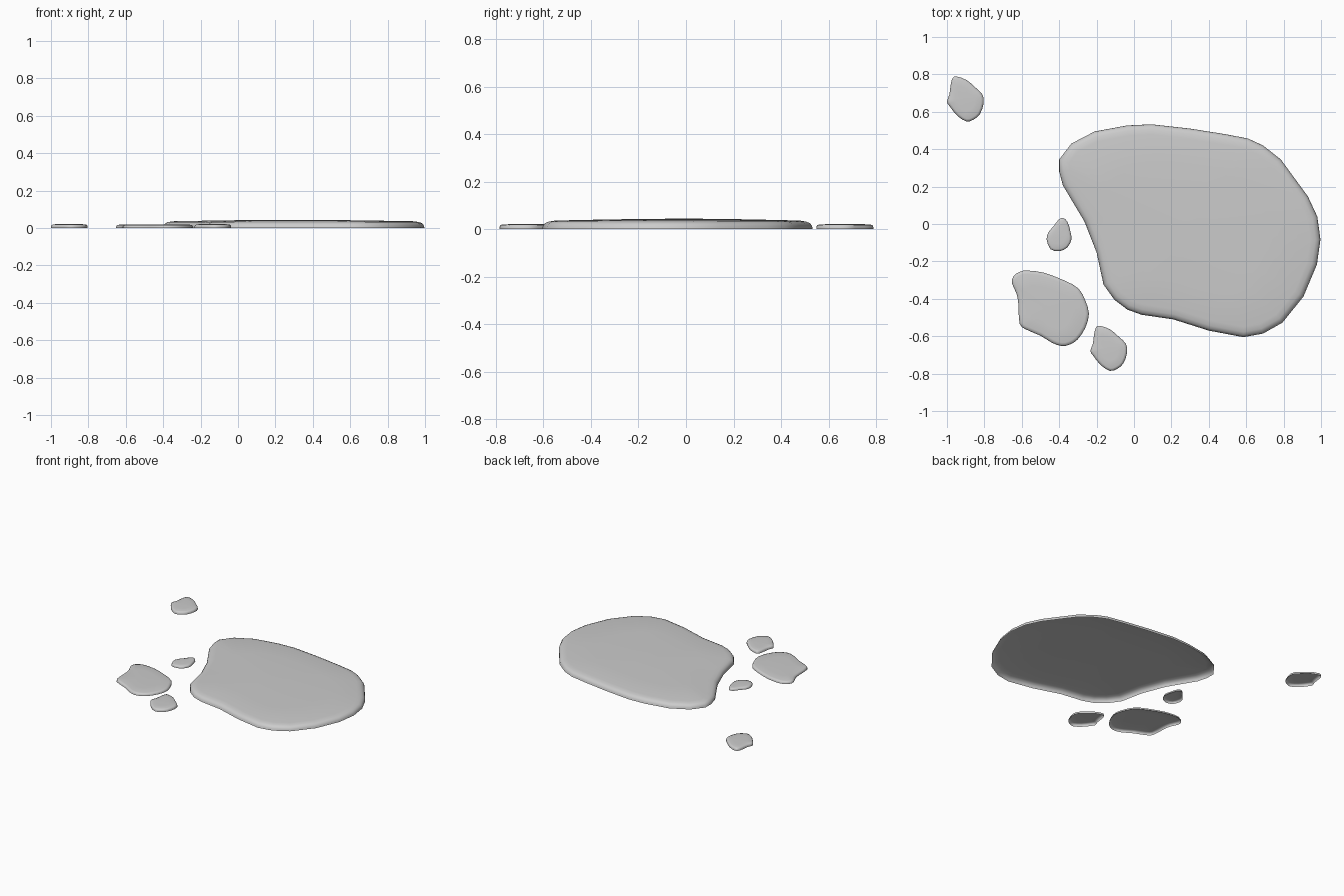
import bpy, bmesh
from mathutils import Vector

if "Cube" in bpy.data.objects:
    bpy.data.objects.remove(bpy.data.objects["Cube"])

MAIN_RIM = ((0, 0), (0.05, 0.3), (0.2, 0.56), (0.5, 0.72), (1, 0.82))
DROP_RIM = ((0, 0), (0.05, 0.4), (0.3, 0.75), (1, 0.9))


def puddle(name, outline, height, edge, rim, offset=(0, 0), smooth=True):
    """Thin shell, open underneath, with a rounded rim and slightly domed top."""
    pts = [Vector((x + offset[0], y + offset[1])) for x, y in outline]
    n = len(pts)
    if sum(pts[i - 1].cross(pts[i]) for i in range(n)) < 0:
        pts.reverse()
    if smooth:  # add rounded midpoints between outline points
        dense = []
        for i in range(n):
            a, b, c, d = (pts[(i + k) % n] for k in (-1, 0, 1, 2))
            dense += [b, (9 * (b + c) - a - d) / 16]
        pts = dense
        n = len(pts)
    centre = sum(pts, Vector((0, 0))) / n
    # inward direction at each outline point
    inward = []
    for i in range(n):
        t = (pts[(i + 1) % n] - pts[i]).normalized() + (pts[i] - pts[i - 1]).normalized()
        inward.append(Vector((-t.y, t.x)).normalized())

    bm = bmesh.new()
    # rim rings: inset (in edge widths), height fraction
    rings = [[bm.verts.new((*(p + d * inset * edge), h * height))
              for p, d in zip(pts, inward)] for inset, h in rim]
    # domed top
    last = rim[-1][1]
    for s, k in ((0.65, 0.5), (0.3, 0.9)):
        h = last + (1 - last) * k
        rings.append([bm.verts.new((*centre.lerp(p + d * edge, s), h * height))
                      for p, d in zip(pts, inward)])
    for a, b in zip(rings, rings[1:]):
        for i in range(n):
            j = (i + 1) % n
            bm.faces.new((a[i], a[j], b[j], b[i]))
    top = bm.verts.new((*centre, height))
    for i in range(n):
        bm.faces.new((rings[-1][i], rings[-1][(i + 1) % n], top))

    mesh = bpy.data.meshes.new(name)
    bm.to_mesh(mesh)
    bm.free()
    obj = bpy.data.objects.new(name, mesh)
    bpy.context.collection.objects.link(obj)
    bpy.ops.object.select_all(action='DESELECT')
    bpy.context.view_layer.objects.active = obj
    obj.select_set(True)
    bpy.ops.object.shade_smooth_by_angle(angle=1.0)
    return obj


# main pool
puddle("main_puddle", [
    (-.40, .345), (-.335, .43), (-.21, .495), (-.035, .527), (.095, .533),
    (.30, .51), (.49, .48), (.61, .457), (.69, .42), (.785, .345),
    (.93, .147), (.98, .04), (.997, -.083), (.978, -.217), (.906, -.388),
    (.794, -.527), (.69, -.586), (.585, -.605), (.40, -.57), (.21, -.51),
    (.04, -.485), (-.035, -.458), (-.105, -.405), (-.163, -.324),
    (-.20, -.152), (-.265, .013), (-.38, .206), (-.40, .28)],
    0.044, 0.055, MAIN_RIM, smooth=False)

# medium pool
puddle("medium_puddle", [
    (-.645, -.28), (-.61, -.255), (-.57, -.249), (-.484, -.26), (-.372, -.302),
    (-.297, -.345), (-.26, -.41), (-.241, -.48), (-.26, -.555), (-.302, -.618),
    (-.345, -.645), (-.388, -.652), (-.44, -.634), (-.50, -.597), (-.575, -.565),
    (-.612, -.532), (-.618, -.43), (-.628, -.372), (-.652, -.318)],
    0.02, 0.018, DROP_RIM)

# small drop
puddle("small_drop", [
    (-.382, .033), (-.356, .013), (-.34, -.04), (-.335, -.083), (-.356, -.125),
    (-.398, -.145), (-.446, -.135), (-.467, -.083), (-.458, -.045),
    (-.43, -.012), (-.406, .02)], 0.018, 0.012, DROP_RIM)

# two matching drops
drop = [(-.95, .789), (-.896, .77), (-.848, .73), (-.81, .692), (-.804, .645),
        (-.824, .587), (-.858, .558), (-.896, .548), (-.944, .578), (-.985, .628),
        (-1.0, .655), (-.987, .692), (-.98, .746), (-.97, .78)]
puddle("far_drop", drop, 0.022, 0.014, DROP_RIM)
puddle("near_drop", drop, 0.022, 0.014, DROP_RIM, (.767, -1.333))
